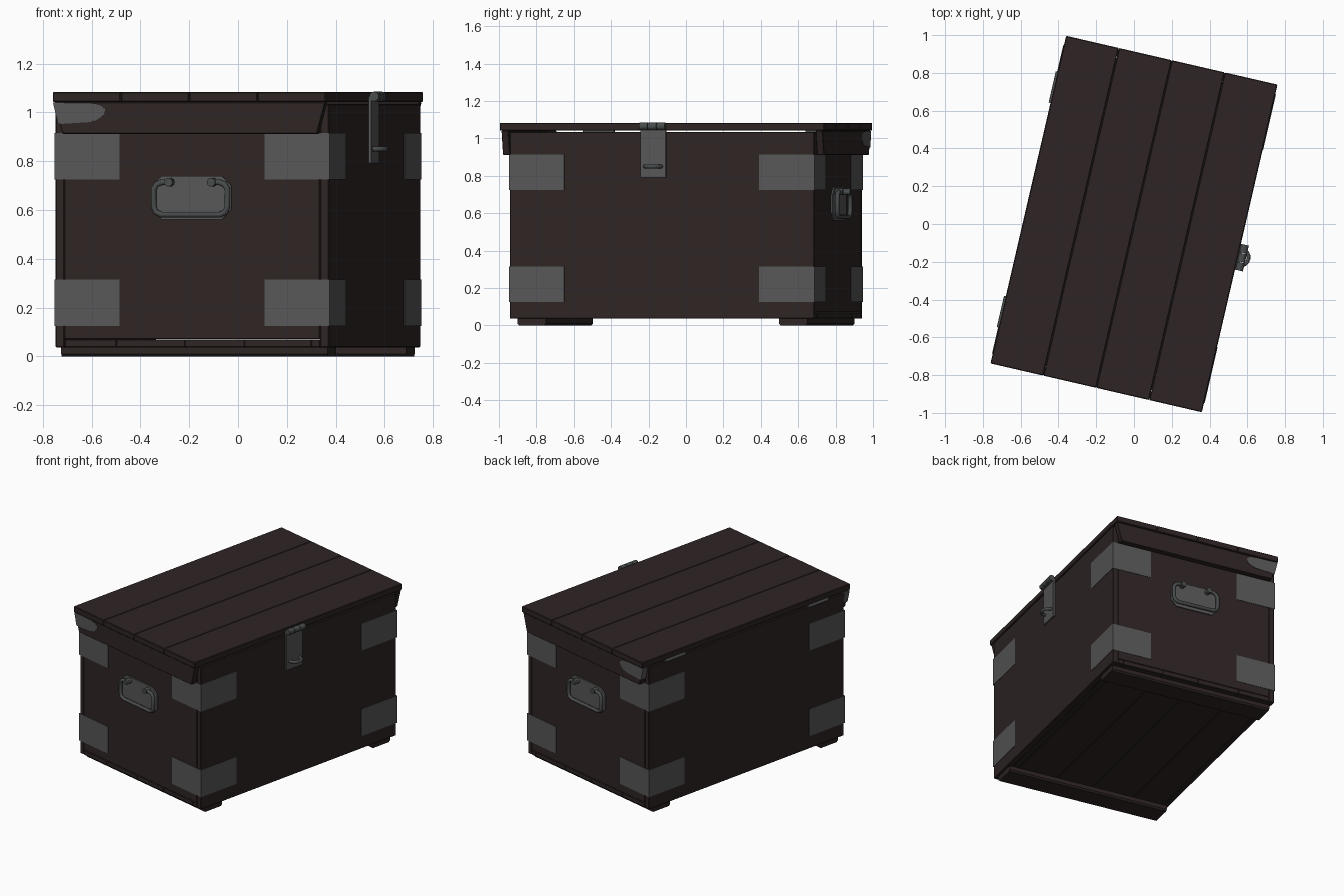
import bpy, bmesh, math
from mathutils import Vector

if "Cube" in bpy.data.objects:
    bpy.data.objects.remove(bpy.data.objects["Cube"])

TURN = math.radians(-13)          # the whole chest is turned on the ground


def material(name, rgb):
    m = bpy.data.materials.new(name)
    m.diffuse_color = (*rgb, 1)
    m.use_nodes = True
    m.node_tree.nodes["Principled BSDF"].inputs["Base Color"].default_value = m.diffuse_color
    return m


WOOD = material("dark wood", (0.028, 0.018, 0.018))
PLATE = material("plate metal", (0.095, 0.095, 0.095))
IRON = material("fitting iron", (0.066, 0.072, 0.072))


def finish(name, bm, mat, bevel=0.0, smooth=False):
    bmesh.ops.recalc_face_normals(bm, faces=bm.faces)
    me = bpy.data.meshes.new(name)
    bm.to_mesh(me)
    bm.free()
    me.materials.append(mat)
    ob = bpy.data.objects.new(name, me)
    bpy.context.collection.objects.link(ob)
    ob.rotation_euler.z = TURN
    if bevel:
        mod = ob.modifiers.new("bevel", "BEVEL")
        mod.width, mod.segments = bevel, 1
    if smooth:
        for p in me.polygons:
            p.use_smooth = len(p.vertices) == 4
    return ob


def prism(name, pts, vec, mat, bevel=0.0):
    """Extrude a polygon of 3D points along a vector."""
    bm = bmesh.new()
    f = bm.faces.new([bm.verts.new(p) for p in pts])
    r = bmesh.ops.extrude_face_region(bm, geom=[f])
    bmesh.ops.translate(bm, vec=vec, verts=[v for v in r["geom"] if isinstance(v, bmesh.types.BMVert)])
    return finish(name, bm, mat, bevel)


def box(name, x, y, z, mat, bevel=0.0):
    pts = [(x[0], y[0], z[0]), (x[1], y[0], z[0]), (x[1], y[1], z[0]), (x[0], y[1], z[0])]
    return prism(name, pts, (0, 0, z[1] - z[0]), mat, bevel)


def tube(name, path, radius, mat, sides=10):
    """Sweep a circle along an open path lying in one plane."""
    P = [Vector(p) for p in path]
    normal = max(((P[i] - P[0]).cross(P[-1] - P[0]) for i in range(len(P))), key=lambda v: v.length)
    normal = normal.normalized() if normal.length > 1e-6 else Vector((0, 0, 1))
    bm = bmesh.new()
    rings = []
    for i, p in enumerate(P):
        a = (p - P[max(i - 1, 0)]).normalized()
        b = (P[min(i + 1, len(P) - 1)] - p).normalized()
        side = (a + b).normalized().cross(normal)
        rings.append([bm.verts.new(p + radius * (math.cos(t) * side + math.sin(t) * normal))
                      for t in (2 * math.pi * k / sides for k in range(sides))])
    for r, s in zip(rings, rings[1:]):
        for k in range(sides):
            bm.faces.new((r[k], r[k - 1], s[k - 1], s[k]))
    bm.faces.new(rings[0])
    bm.faces.new(rings[-1])
    return finish(name, bm, mat, smooth=True)


BX, BY, TOP = 0.575, 0.835, 1.035     # body half sizes and rim height

# body: long walls, end walls, bottom planks
for s, n in ((-1, "back"), (1, "latch")):
    box(n + "_long_wall", sorted((s * 0.537, s * BX)), (-BY, BY), (0.037, TOP), WOOD, 0.004)
for s in (-1, 1):
    box("end_wall", (-0.5365, 0.5365), sorted((s * (BY - 0.04), s * BY)), (0.071, TOP), WOOD, 0.002)
cuts = [-0.5365, -0.32, -0.03, 0.22, 0.5, 0.5365]
for a, b in zip(cuts, cuts[1:]):
    box("bottom_plank", (a, b), (-BY, BY), (0.037, 0.07), WOOD, 0.003)

# skids under both ends, chamfered at the bottom
for s in (-1, 1):
    prof = [(-0.56, s * y, z) for y, z in ((0.64, 0.037), (0.64, 0.01), (0.65, 0),
                                          (0.785, 0), (0.795, 0.01), (0.795, 0.037))]
    prism("skid", prof, (1.12, 0, 0), WOOD)

# lid planks
W = 1.15 / 4
for i in range(4):
    x = -0.575 + i * W
    box("lid_plank", (x + 0.0008, x + W - 0.0008), (-0.89, 0.89), (1.042, 1.083), WOOD, 0.004)

for s in (-1, 1):
    # tapered lid batten at each end
    prism("lid_batten", [(-0.57, s * 0.843, 1.042), (0.57, s * 0.843, 1.042),
                         (0.535, s * 0.843, 0.912), (-0.535, s * 0.843, 0.912)],
          (0, s * 0.038, 0), WOOD, 0.003)
    # rounded plate on the hinge side of the batten
    prism("batten_plate", [(x, s * 0.842, z) for x, z in (
        (-0.574, 1.04), (-0.42, 1.038), (-0.375, 1.03), (-0.352, 1.012), (-0.36, 0.99),
        (-0.385, 0.97), (-0.42, 0.96), (-0.553, 0.952))], (0, s * 0.042, 0), PLATE)
    # hinge on the back edge
    y = s * 0.61
    tube("hinge_barrel", [(-0.574, y - 0.085, 1.036), (-0.574, y + 0.085, 1.036)], 0.011, IRON)

# corner plates, low and high on every corner
T = 0.003
for z in ((0.125, 0.315), (0.725, 0.915)):
    for sx in (-1, 1):
        for sy in (-1, 1):
            loop = [(BX + T, BY + T), (BX - 0.27, BY + T), (BX - 0.27, BY - T),
                    (BX - T, BY - T), (BX - T, BY - 0.30), (BX + T, BY - 0.30)]
            prism("corner_plate", [(sx * x, sy * y, z[0]) for x, y in loop],
                  (0, 0, z[1] - z[0]), PLATE)

# carrying handles on both ends
for s in (-1, 1):
    octagon = [(-0.125, 0.74), (0.125, 0.74), (0.165, 0.70), (0.165, 0.60),
               (0.125, 0.56), (-0.125, 0.56), (-0.165, 0.60), (-0.165, 0.70)]
    prism("handle_plate", [(x, s * BY, z) for x, z in octagon], (0, s * 0.008, 0), PLATE)
    half = [(0.075, 0.714), (0.118, 0.714), (0.142, 0.706), (0.155, 0.685),
            (0.155, 0.615), (0.147, 0.592), (0.125, 0.581)]
    path = half + [(-x, z) for x, z in reversed(half)]
    tube("handle_bail", [(x, s * 0.865, z) for x, z in path], 0.012, IRON)
    for sx in (-1, 1):
        tube("handle_eye", [(sx * 0.09, s * 0.838, 0.714), (sx * 0.09, s * 0.882, 0.714)], 0.018, IRON)

# latch: hasp plate, hinge knuckles and staple
LY = -0.045
box("hasp_plate", (0.574, 0.588), (LY - 0.07, LY + 0.07), (0.79, 1.065), PLATE, 0.002)
for a, b in ((-0.07, -0.026), (-0.023, 0.023), (0.026, 0.07)):
    tube("hasp_knuckle", [(0.598, LY + a, 1.065), (0.598, LY + b, 1.065)], 0.02, IRON, 12)
arc = [(0.59 + 0.042 * math.sin(t), LY - 0.044 * math.cos(t), 0.85)
       for t in (math.pi * k / 8 for k in range(9))]
tube("staple", [(0.575, LY - 0.044, 0.85)] + arc + [(0.575, LY + 0.044, 0.85)], 0.01, IRON)
